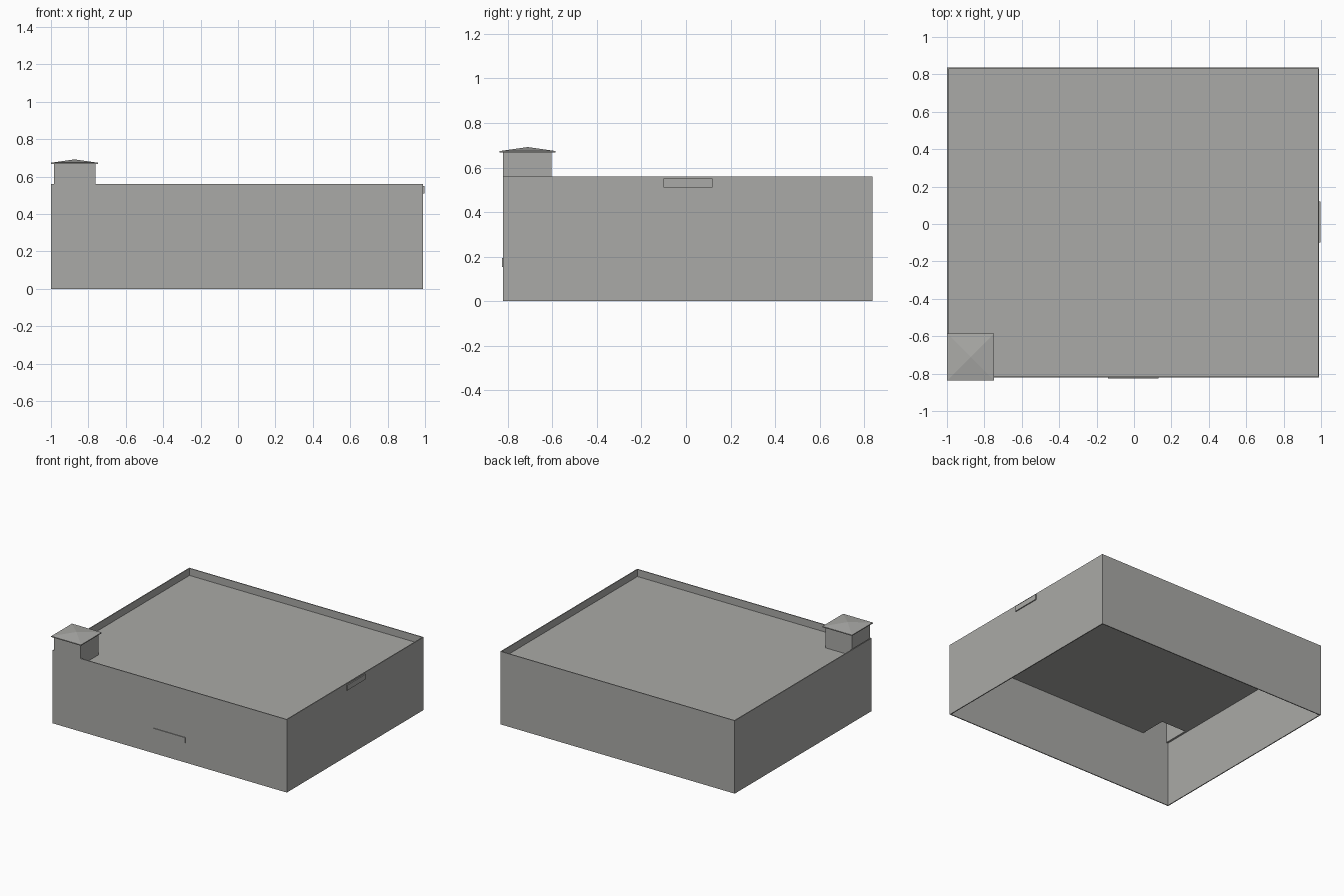
import bpy
import bmesh
from math import pi, sqrt
from mathutils import Matrix, Vector

cube = bpy.data.objects.get("Cube")
if cube:
    bpy.data.objects.remove(cube, do_unlink=True)

grey = bpy.data.materials.new("concrete_grey")
COLOR = (0.40, 0.40, 0.385, 1)
grey.use_nodes = True
grey.diffuse_color = COLOR
grey.node_tree.nodes["Principled BSDF"].inputs["Base Color"].default_value = COLOR

# Main dimensions
X0, X1 = -1.0, 0.99
Y0, Y1 = -0.822, 0.837
TOP, ROOF, T = 0.56, 0.505, 0.007
CX0, CX1, CY1, CTOP = -0.985, -0.762, -0.604, 0.667


def finish(name, bm):
    bmesh.ops.recalc_face_normals(bm, faces=bm.faces)
    mesh = bpy.data.meshes.new(name)
    bm.to_mesh(mesh)
    bm.free()
    mesh.materials.append(grey)
    obj = bpy.data.objects.new(name, mesh)
    bpy.context.collection.objects.link(obj)
    return obj


def box(name, x, y, z):
    bm = bmesh.new()
    lo, hi = Vector((x[0], y[0], z[0])), Vector((x[1], y[1], z[1]))
    size = hi - lo
    bmesh.ops.create_cube(bm, size=1, matrix=Matrix.Translation((lo + hi) / 2)
                          @ Matrix.Diagonal((*size, 1)))
    return finish(name, bm)


def extrude(name, points, direction):
    bm = bmesh.new()
    face = bm.faces.new([bm.verts.new(p) for p in points])
    new = bmesh.ops.extrude_face_region(bm, geom=[face], use_keep_orig=True)
    verts = [g for g in new["geom"] if isinstance(g, bmesh.types.BMVert)]
    bmesh.ops.translate(bm, verts=verts, vec=direction)
    return finish(name, bm)


# Outer walls: the front one steps up into the chimney face
front = [(X0, 0), (X1, 0), (X1, TOP), (CX1, TOP), (CX1, CTOP),
         (CX0, CTOP), (CX0, TOP), (X0, TOP)]
extrude("front_wall", [(x, Y0, z) for x, z in front], (0, T, 0))
box("back_wall", (X0, X1), (Y1 - T, Y1), (0, TOP))
box("right_wall", (X0, X0 + T), (Y0 + T, Y1 - T), (0, TOP))
box("left_wall", (X1 - T, X1), (Y0 + T, Y1 - T), (0, TOP))

# Sunken flat roof, notched around the hollow chimney
ix0, ix1, iy0, iy1 = X0 + T, X1 - T, Y0 + T, Y1 - T
roof = [(ix0, iy0), (CX0, iy0), (CX0, CY1), (CX1, CY1),
        (CX1, iy0), (ix1, iy0), (ix1, iy1), (ix0, iy1)]
extrude("roof", [(x, y, ROOF) for x, y in roof], (0, 0, -0.004))

# Remaining chimney walls
base = ROOF - 0.004
box("chimney_right_wall", (CX0, CX0 + T), (iy0, CY1), (base, CTOP))
box("chimney_left_wall", (CX1 - T, CX1), (iy0, CY1), (base, CTOP))
box("chimney_back_wall", (CX0 + T, CX1 - T), (CY1 - T, CY1), (base, CTOP))

# Chimney cap: thin slab with a shallow pyramid
side, cx, cy = 0.252, -0.874, -0.711
h = side / 2
box("cap_slab", (cx - h, cx + h), (cy - h, cy + h), (CTOP, CTOP + 0.007))
bm = bmesh.new()
bmesh.ops.create_cone(bm, segments=4, radius1=side / sqrt(2), radius2=0, depth=0.018,
                      matrix=Matrix.Translation((cx, cy, CTOP + 0.016))
                      @ Matrix.Rotation(pi / 4, 4, "Z"))
finish("cap_pyramid", bm)

# Thin wall plates
box("front_plate", (-0.14, 0.13), (Y0 - 0.005, Y0), (0.153, 0.193))
box("side_plate", (X1, X1 + 0.008), (-0.1, 0.12), (0.51, 0.55))
